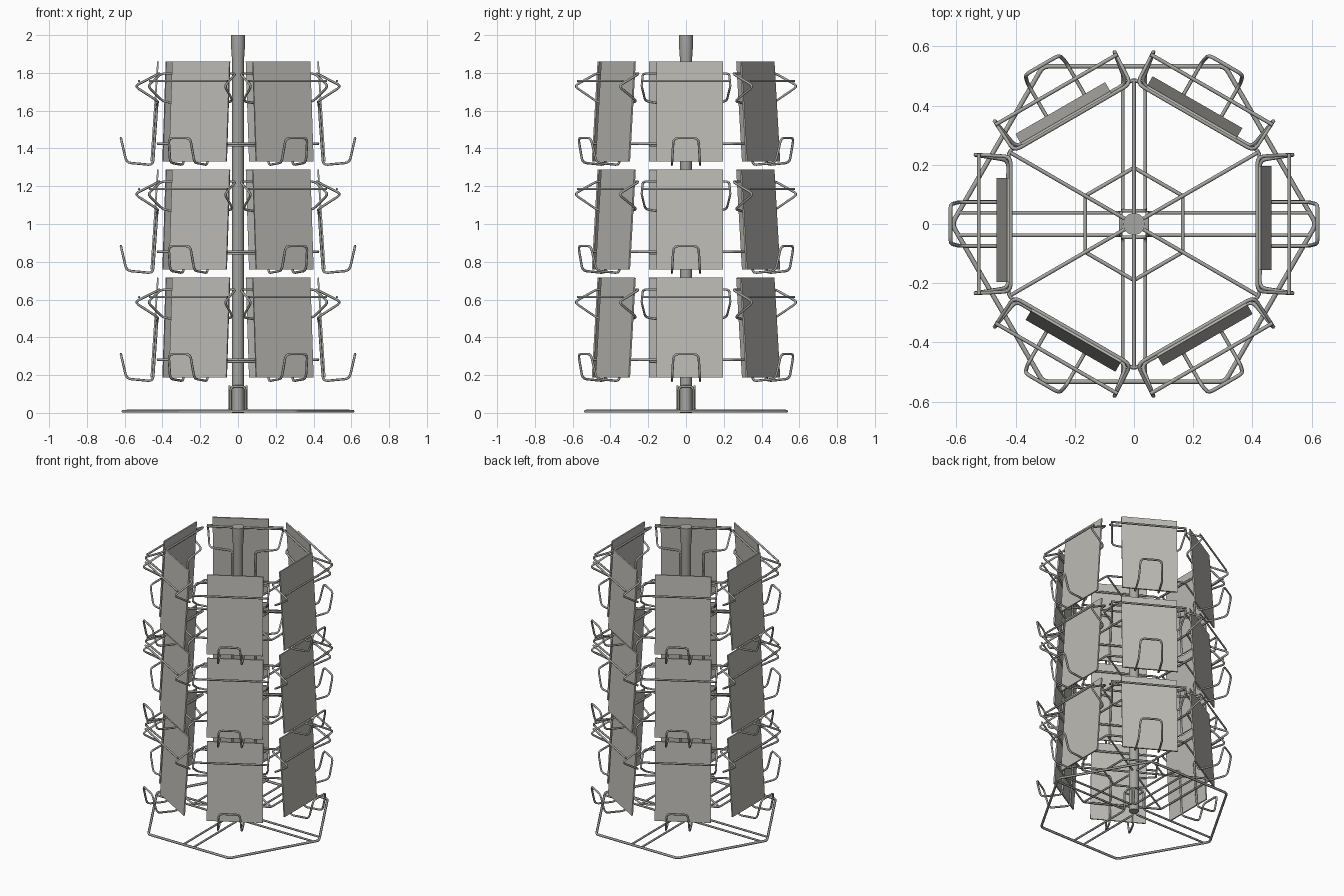
import bpy
from math import cos, sin, pi, radians
from mathutils import Vector, Matrix

if "Cube" in bpy.data.objects:
    bpy.data.objects.remove(bpy.data.objects["Cube"], do_unlink=True)


def material(name, color):
    m = bpy.data.materials.new(name)
    m.use_nodes = True
    m.diffuse_color = (*color, 1)
    m.node_tree.nodes["Principled BSDF"].inputs["Base Color"].default_value = (*color, 1)
    return m


METAL = material("grey metal", (0.38, 0.38, 0.36))
CARD = material("light grey card", (0.5, 0.49, 0.46))
WIRE = 0.0065


def rounded(points, closed, radius=0.025, steps=3):
    """Replace each corner of a path with a small quadratic arc."""
    pts = [Vector(p) for p in points]
    out = []
    for i, p in enumerate(pts):
        if not closed and i in (0, len(pts) - 1):
            out.append(p)
            continue
        a, b = pts[i - 1] - p, pts[(i + 1) % len(pts)] - p
        p0 = p + a.normalized() * min(radius, a.length * 0.45)
        p1 = p + b.normalized() * min(radius, b.length * 0.45)
        for s in range(steps + 1):
            t = s / steps
            out.append(p0 * (1 - t) ** 2 + p * 2 * t * (1 - t) + p1 * t ** 2)
    return out


def wire_mesh(name, paths, thickness=WIRE):
    """Sweep round wire along (points, closed, corner_radius) paths."""
    curve = bpy.data.curves.new(name, 'CURVE')
    curve.dimensions = '3D'
    curve.bevel_depth = thickness
    curve.bevel_resolution = 1
    curve.use_fill_caps = True
    for points, closed, radius in paths:
        pts = rounded(points, closed, radius) if radius else points
        spline = curve.splines.new('POLY')
        spline.points.add(len(pts) - 1)
        for sp, p in zip(spline.points, pts):
            sp.co = (*p, 1)
        spline.use_cyclic_u = closed
    temp = bpy.data.objects.new(name, curve)
    bpy.context.collection.objects.link(temp)
    bpy.context.view_layer.update()
    graph = bpy.context.evaluated_depsgraph_get()
    mesh = bpy.data.meshes.new_from_object(temp.evaluated_get(graph))
    bpy.data.objects.remove(temp, do_unlink=True)
    mesh.name = name
    mesh.materials.clear()
    mesh.materials.append(METAL)
    mesh.shade_smooth()
    return mesh


def place(name, mesh, matrix=Matrix()):
    obj = bpy.data.objects.new(name, mesh)
    obj.matrix_world = matrix
    bpy.context.collection.objects.link(obj)
    return obj


def ring(radius, z, start):
    return [(radius * cos(start + i * pi / 3), radius * sin(start + i * pi / 3), z)
            for i in range(6)]


# Pole with a slightly flared top
profile = [(0.031, 0.0), (0.031, 1.86), (0.037, 1.94), (0.037, 2.0)]
SIDES = 24
verts = [(r * cos(2 * pi * k / SIDES), r * sin(2 * pi * k / SIDES), z)
         for r, z in profile for k in range(SIDES)]
faces = [(j * SIDES + k, j * SIDES + (k + 1) % SIDES,
          (j + 1) * SIDES + (k + 1) % SIDES, (j + 1) * SIDES + k)
         for j in range(len(profile) - 1) for k in range(SIDES)]
faces += [tuple(reversed(range(SIDES))), tuple(range(len(verts) - SIDES, len(verts)))]
pole_mesh = bpy.data.meshes.new("pole")
pole_mesh.from_pydata(verts, [], faces)
pole_mesh.materials.append(METAL)
pole = place("pole", pole_mesh)
bpy.context.view_layer.objects.active = pole
pole.select_set(True)
bpy.ops.object.shade_smooth_by_angle(angle=radians(40))

# Base: hexagonal rim and four hairpin legs that rise beside the pole
place("base_rim", wire_mesh("base_rim", [(ring(0.615, 0.008, 0), True, 0.02)], 0.008))
for i in range(4):
    reach = 0.59 if i % 2 == 0 else 0.53
    half = [(reach, 0.038, 0.012), (0.045, 0.038, 0.012), (0.045, 0.038, 0.14)]
    path = half + [(x, -y, z) for x, y, z in reversed(half)]
    place(f"base_leg_{i + 1}", wire_mesh("base_leg", [(path, False, 0.02)]),
          Matrix.Rotation(i * pi / 2, 4, 'Z'))

# Tier frame: outer hexagon, inner hexagon and six spokes
outer = ring(0.49, 1.425, pi / 6)
frame_paths = [(outer, True, 0.02), (ring(0.19, 1.415, pi / 6), True, 0.01)]
frame_paths += [([(0, 0, 1.425), p], False, 0) for p in outer]
frame_mesh = wire_mesh("tier_frame", frame_paths)

# Holder: one bent wire making the lower hook, back legs and side arms
half = [(0.62, 0.066, 1.455), (0.59, 0.074, 1.325), (0.45, 0.074, 1.312),
        (0.428, 0.07, 1.63), (0.424, 0.215, 1.65), (0.548, 0.235, 1.73),
        (0.416, 0.228, 1.797)]
loop = half + [(x, -y, z) for x, y, z in reversed(half)]
front_bar = [(0.524, -0.238, 1.757), (0.524, 0.238, 1.757)]
holder_mesh = wire_mesh("holder", [(loop, True, 0.025), (front_bar, False, 0)])

# Card: thin board leaning inward at the top
bpy.ops.mesh.primitive_cube_add(size=1)
card = bpy.context.object
card_mesh = card.data
card_mesh.name = "card"
lean = Matrix.Rotation(math_lean := -0.066, 4, 'Y')
card_mesh.transform(Matrix.Translation((0.4415, 0.02, 1.595)) @ lean
                    @ Matrix.Diagonal((0.009, 0.35, 0.53, 1)))
card_mesh.materials.append(CARD)
bpy.data.objects.remove(card, do_unlink=True)

# Three tiers of six pockets
for tier in range(3):
    drop = Matrix.Translation((0, 0, -0.572 * tier))
    place(f"tier_frame_{tier + 1}", frame_mesh, drop)
    for side in range(6):
        turn = drop @ Matrix.Rotation(side * pi / 3, 4, 'Z')
        tag = f"{tier + 1}_{side + 1}"
        place(f"holder_{tag}", holder_mesh, turn)
        place(f"card_{tag}", card_mesh, turn)
